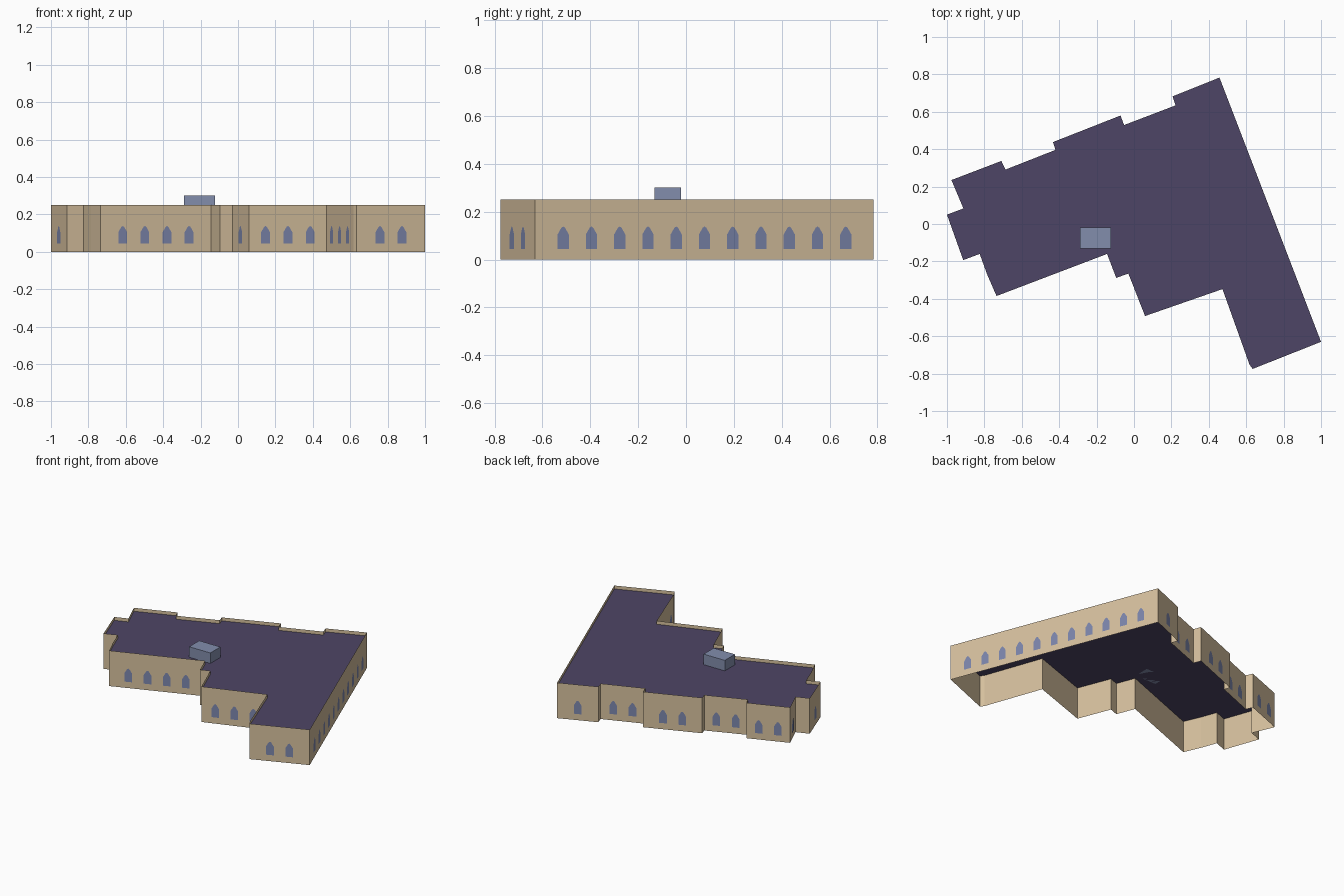
import bpy
import bmesh
from mathutils import Vector

WALL_TOP = 0.25
ROOF_Z = 0.226
SPACING = 0.1265      # distance between neighbouring windows
PLATE_GAP = 0.002     # windows sit just proud of the walls

default_cube = bpy.data.objects.get("Cube")
if default_cube:
    bpy.data.objects.remove(default_cube, do_unlink=True)


def make_material(name, rgb):
    material = bpy.data.materials.new(name)
    material.use_nodes = True
    colour = (*rgb, 1.0)
    material.diffuse_color = colour
    shader = material.node_tree.nodes["Principled BSDF"]
    shader.inputs["Base Color"].default_value = colour
    shader.inputs["Roughness"].default_value = 0.9
    return material


def make_object(name, bm, material):
    mesh = bpy.data.meshes.new(name)
    bm.to_mesh(mesh)
    bm.free()
    mesh.materials.append(material)
    obj = bpy.data.objects.new(name, mesh)
    bpy.context.collection.objects.link(obj)
    return obj


sandstone = make_material("sandstone", (0.67, 0.525, 0.34))
roof_purple = make_material("roof purple", (0.076, 0.06, 0.133))
window_blue = make_material("window blue", (0.2, 0.236, 0.41))
vent_blue = make_material("vent grey blue", (0.225, 0.268, 0.415))

# Building outline, clockwise from the north corner
outline = [Vector(p) for p in (
    (0.457, 0.783), (1.0, -0.63), (0.634, -0.775), (0.617, -0.75),
    (0.473, -0.348), (0.059, -0.492), (-0.03, -0.265), (-0.095, -0.288),
    (-0.144, -0.16), (-0.735, -0.385), (-0.785, -0.27), (-0.825, -0.16),
    (-0.913, -0.193), (-1.0, 0.05), (-0.912, 0.083), (-0.976, 0.235),
    (-0.709, 0.337), (-0.687, 0.291), (-0.42, 0.396), (-0.433, 0.438),
    (-0.072, 0.58), (-0.053, 0.529), (0.222, 0.634), (0.206, 0.682))]
edges = list(zip(outline, outline[1:] + outline[:1]))

# Thin outer walls, open below and rising past the roof as a parapet
bm = bmesh.new()
low = [bm.verts.new((p.x, p.y, 0)) for p in outline]
high = [bm.verts.new((p.x, p.y, WALL_TOP)) for p in outline]
for i in range(len(outline)):
    j = (i + 1) % len(outline)
    bm.faces.new((low[j], low[i], high[i], high[j]))
make_object("outer_walls", bm, sandstone)

# Flat roof set below the parapet
bm = bmesh.new()
bm.faces.new([bm.verts.new((p.x, p.y, ROOF_Z)) for p in reversed(outline)])
make_object("roof", bm, roof_purple)

# Pointed windows, evenly spaced and centred on each wall long enough
half_arch = [(0.025, 0.044), (0.025, 0.105), (0.008, 0.133)]
arch = half_arch + [(0, 0.138)] + [(-u, z) for u, z in reversed(half_arch)]
bm = bmesh.new()
for start, end in edges:
    along = (end - start).normalized()
    outward = Vector((-along.y, along.x))
    count = int((end - start).length / SPACING - 0.2)
    middle = (start + end) / 2 + outward * PLATE_GAP
    for i in range(count):
        centre = middle + along * SPACING * (i - (count - 1) / 2)
        corners = [(centre - along * u, z) for u, z in arch]
        bm.faces.new([bm.verts.new((p.x, p.y, z)) for p, z in corners])
make_object("windows", bm, window_blue)

# Rooftop vent housing
bm = bmesh.new()
bmesh.ops.create_cube(bm, size=1)
bmesh.ops.scale(bm, vec=(0.165, 0.112, 0.3 - ROOF_Z), verts=bm.verts)
vent = make_object("rooftop_vent", bm, vent_blue)
vent.location = (-0.206, -0.076, (0.3 + ROOF_Z) / 2)
